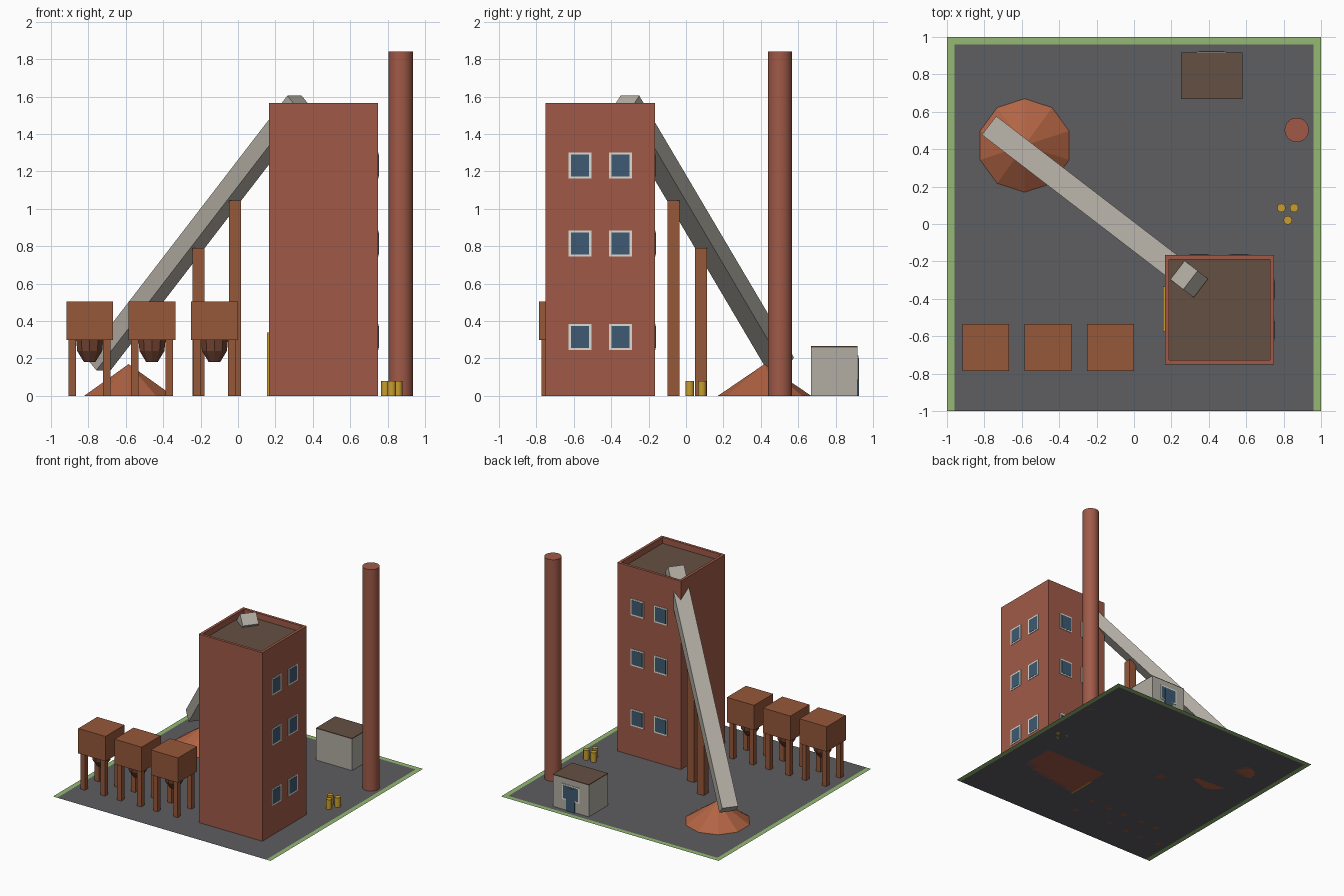
import bpy, bmesh, math
from mathutils import Vector, Matrix

if "Cube" in bpy.data.objects:
    bpy.data.objects.remove(bpy.data.objects["Cube"])


def material(name, r, g, b):
    m = bpy.data.materials.new(name)
    lin = [((c / 255 + 0.055) / 1.055) ** 2.4 for c in (r, g, b)]
    m.diffuse_color = (*lin, 1)
    m.use_nodes = True
    m.node_tree.nodes["Principled BSDF"].inputs["Base Color"].default_value = m.diffuse_color
    return m


BRICK = material("brick", 160, 90, 72)
RUST = material("rust", 150, 87, 58)
HOPPER = material("dark_rust", 112, 66, 48)
STEEL = material("pale_steel", 178, 173, 163)
ROOF = material("roof_felt", 100, 80, 66)
ASPHALT = material("asphalt", 94, 94, 98)
GRASS = material("grass", 148, 184, 114)
GLASS = material("glass", 62, 90, 114)
FRAME = material("window_frame", 222, 220, 210)
YELLOW = material("yellow_paint", 200, 158, 46)
ORE = material("ore", 178, 100, 68)


def finish(name, bm, mat):
    me = bpy.data.meshes.new(name)
    bm.to_mesh(me)
    bm.free()
    me.materials.append(mat)
    ob = bpy.data.objects.new(name, me)
    bpy.context.collection.objects.link(ob)
    return ob


def box(name, x0, x1, y0, y1, z0, z1, mat):
    bm = bmesh.new()
    size = Matrix.Diagonal((x1 - x0, y1 - y0, z1 - z0, 1))
    mid = Matrix.Translation(((x0 + x1) / 2, (y0 + y1) / 2, (z0 + z1) / 2))
    bmesh.ops.create_cube(bm, size=1, matrix=mid @ size)
    return finish(name, bm, mat)


def plane(name, x0, x1, y0, y1, mat):
    bm = bmesh.new()
    bm.faces.new([bm.verts.new(p) for p in
                  ((x0, y0, 0), (x1, y0, 0), (x1, y1, 0), (x0, y1, 0))])
    return finish(name, bm, mat)


def post(name, x, y, w, z0, z1, mat):
    return box(name, x - w / 2, x + w / 2, y - w / 2, y + w / 2, z0, z1, mat)


def cone(name, x, y, z0, z1, r0, r1, sides, mat, smooth=False):
    bm = bmesh.new()
    bmesh.ops.create_cone(bm, cap_ends=True, segments=sides, radius1=r0, radius2=r1,
                          depth=z1 - z0, matrix=Matrix.Translation((x, y, (z0 + z1) / 2)))
    bmesh.ops.remove_doubles(bm, verts=bm.verts, dist=1e-5)
    ob = finish(name, bm, mat)
    if smooth:
        bpy.ops.object.select_all(action='DESELECT')
        ob.select_set(True)
        bpy.context.view_layer.objects.active = ob
        bpy.ops.object.shade_smooth_by_angle(angle=math.radians(35))
    return ob


def window(name, face, at, u, z, w, h):
    """Framed window on a +x or +y wall at coordinate 'at', centred on u, z."""
    for part, inset, out, mat in (("frame", 0, 0.004, FRAME), ("pane", 0.012, 0.006, GLASS)):
        a, b = w / 2 - inset, h / 2 - inset
        span, depth = (u - a, u + a), (at - 0.005, at + out)
        xy = (*depth, *span) if face == "x" else (*span, *depth)
        box(f"{name}_{part}", *xy, z - b, z + b, mat)


# Yard with grass strips on three sides
plane("yard", -0.96, 0.96, -1, 0.96, ASPHALT)
plane("grass_left", -1, -0.96, -1, 1, GRASS)
plane("grass_right", 0.96, 1, -1, 1, GRASS)
plane("grass_back", -0.96, 0.96, 0.96, 1, GRASS)

# Brick tower with parapet
L, R, F, B, T = 0.165, 0.748, -0.75, -0.167, 0.022
box("tower", L, R, F, B, 0, 1.51, BRICK)
box("tower_roof", L + T, R - T, F + T, B - T, 1.505, 1.515, ROOF)
box("parapet_front", L, R, F, F + T, 1.51, 1.565, BRICK)
box("parapet_back", L, R, B - T, B, 1.51, 1.565, BRICK)
box("parapet_left", L, L + T, F + T, B - T, 1.51, 1.565, BRICK)
box("parapet_right", R - T, R, F + T, B - T, 1.51, 1.565, BRICK)
box("tower_door", 0.156, 0.17, -0.575, -0.335, 0, 0.34, YELLOW)

# Tower windows on the right and back walls
for i, z in enumerate((0.315, 0.815, 1.232)):
    for j, s in enumerate((-0.108, 0.108)):
        window(f"right_window_{i}{j}", "x", R, (F + B) / 2 + s, z, 0.122, 0.14)
        window(f"back_window_{i}{j}", "y", B, (L + R) / 2 + s, z, 0.122, 0.14)

# Chimney
cone("chimney", 0.87, 0.503, 0, 1.84, 0.065, 0.065, 24, BRICK, True)

# Site hut
box("hut", 0.25, 0.58, 0.668, 0.918, 0, 0.26, STEEL)
box("hut_roof", 0.25, 0.58, 0.668, 0.918, 0.26, 0.267, ROOF)
window("hut_window", "y", 0.918, 0.415, 0.15, 0.16, 0.13)
box("hut_door", 0.377, 0.452, 0.91, 0.926, 0, 0.19, GLASS)

# Ore pile
cone("ore_pile", -0.585, 0.42, 0, 0.17, 0.25, 0, 10, ORE)

# Sloped conveyor, set out from the centre line of its top face
low, high = Vector((-0.775, 0.527, 0.205)), Vector((0.302, -0.30, 1.605))
axis = (high - low).normalized()
side = axis.cross(Vector((0, 0, 1))).normalized()
normal = side.cross(axis)
thick = 0.098
bm = bmesh.new()
rot = Matrix((axis, side, normal)).transposed().to_4x4()
bmesh.ops.create_cube(bm, size=1, matrix=Matrix.Translation((low + high) / 2 - normal * thick / 2)
                      @ rot @ Matrix.Diagonal(((high - low).length, 0.126, thick, 1)))
finish("conveyor", bm, STEEL)
post("conveyor_leg_tall", -0.017, -0.068, 0.064, 0, 1.045, RUST)
post("conveyor_leg_short", -0.21, 0.08, 0.064, 0, 0.79, RUST)

# Three storage bins on legs with hoppers
for i, x in enumerate((-0.793, -0.46, -0.126)):
    y = -0.66
    box(f"bin_{i}", x - 0.125, x + 0.125, y - 0.125, y + 0.125, 0.298, 0.505, RUST)
    cone(f"hopper_upper_{i}", x, y, 0.24, 0.298, 0.07, 0.076, 10, HOPPER)
    cone(f"hopper_lower_{i}", x, y, 0.182, 0.24, 0.033, 0.07, 10, HOPPER)
    for j, (sx, sy) in enumerate(((-1, -1), (1, -1), (1, 1), (-1, 1))):
        post(f"bin_leg_{i}{j}", x + sx * 0.092, y + sy * 0.092, 0.04, 0, 0.298, RUST)

# Yellow drums
for i, (x, y) in enumerate(((0.788, 0.086), (0.856, 0.086), (0.822, 0.02))):
    cone(f"drum_{i}", x, y, 0, 0.08, 0.023, 0.023, 12, YELLOW, True)
